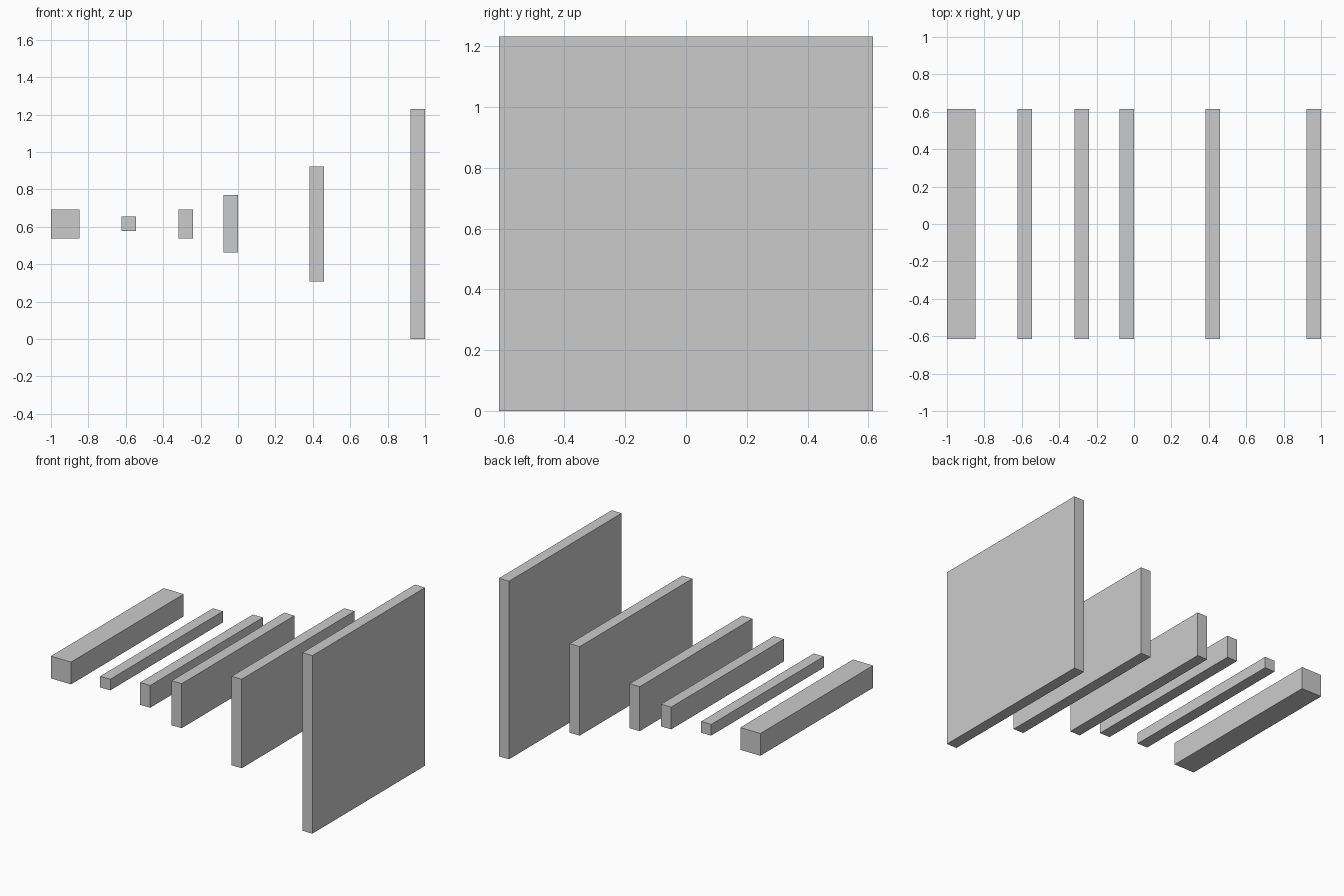
import bpy

if "Cube" in bpy.data.objects:
    bpy.data.objects.remove(bpy.data.objects["Cube"])

U = 1 / 13        # one board thickness
DEPTH = 16 * U    # shared length along y
MID_Z = 8 * U     # every board is centred on this height


def board(name, left, width, height):
    bpy.ops.mesh.primitive_cube_add(
        size=1, location=(-1 + (left + width / 2) * U, 0, MID_Z))
    obj = bpy.context.object
    obj.name = name
    obj.scale = (width * U, DEPTH, height * U)
    bpy.ops.object.transform_apply(location=False, rotation=False, scale=True)


# Row of boards from the thick beam to the tall panel: left edge, width, height
for name, left, width, height in [
    ("thick_beam", 0, 2, 2),
    ("thin_strip", 4.9, 1, 1),
    ("narrow_board", 8.87, 1, 2),
    ("medium_board", 12, 1, 4),
    ("wide_board", 17.97, 1, 8),
    ("tall_panel", 25, 1, 16),
]:
    board(name, left, width, height)
